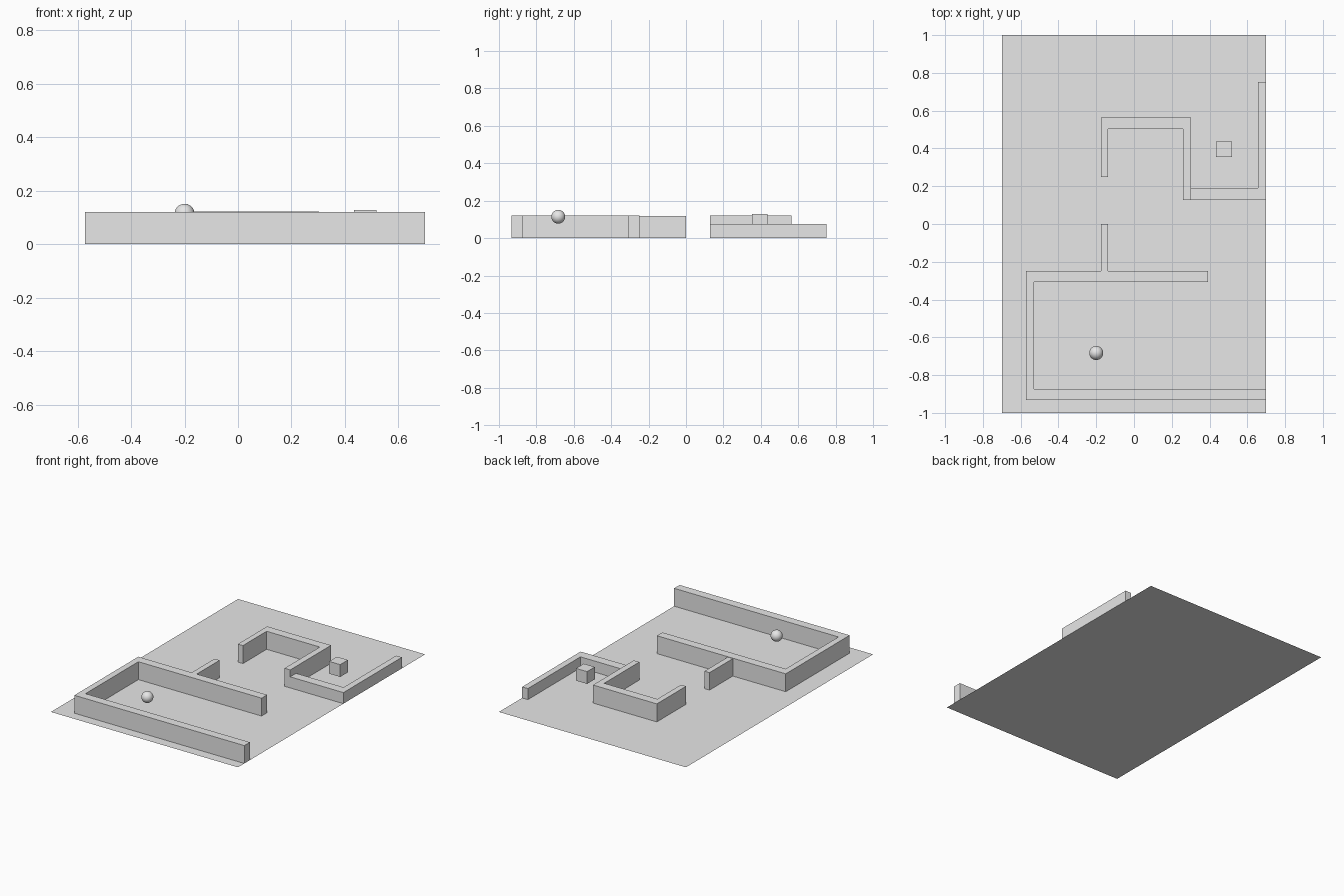
import bpy, bmesh

if "Cube" in bpy.data.objects:
    bpy.data.objects.remove(bpy.data.objects["Cube"])

grey = bpy.data.materials.new("plain grey")
grey.diffuse_color = (0.8, 0.8, 0.8, 1)
grey.use_nodes = True
grey.node_tree.nodes["Principled BSDF"].inputs["Base Color"].default_value = grey.diffuse_color


def finish(name, bm):
    mesh = bpy.data.meshes.new(name)
    bm.to_mesh(mesh)
    bm.free()
    mesh.materials.append(grey)
    obj = bpy.data.objects.new(name, mesh)
    bpy.context.collection.objects.link(obj)
    return obj


def wall(name, outline, height):
    """Extrude a counter-clockwise floor outline upward; the base sits open on the floor."""
    bm = bmesh.new()
    low = [bm.verts.new((x, y, 0)) for x, y in outline]
    top = [bm.verts.new((x, y, height)) for x, y in outline]
    bm.faces.new(top)
    n = len(outline)
    for i in range(n):
        j = (i + 1) % n
        bm.faces.new((low[i], low[j], top[j], top[i]))
    return finish(name, bm)


# Flat floor sheet
bm = bmesh.new()
bm.faces.new([bm.verts.new((x, y, 0)) for x, y in
              ((-0.7, -1), (0.7, -1), (0.7, 1), (-0.7, 1))])
finish("floor", bm)

# Front room: long front wall, left wall, inner wall and short spur
wall("front_room_wall", [
    (-0.572, -0.932), (0.7, -0.932), (0.7, -0.873), (-0.53, -0.873),
    (-0.53, -0.308), (0.392, -0.308), (0.392, -0.249), (-0.138, -0.249),
    (-0.572, -0.249)], 0.121)
wall("spur_wall", [(-0.176, -0.249), (-0.138, -0.249),
                   (-0.138, 0.0), (-0.176, 0.0)], 0.118)

# Back hook: left leg, cross wall and right leg
wall("back_hook_wall", [
    (-0.176, 0.25), (-0.138, 0.25), (-0.138, 0.503), (0.26, 0.503),
    (0.26, 0.127), (0.302, 0.127), (0.302, 0.563), (-0.176, 0.563)], 0.122)

# Low corner wall at the right edge
wall("low_corner_wall", [
    (0.302, 0.127), (0.7, 0.127), (0.7, 0.752), (0.657, 0.752),
    (0.657, 0.19), (0.302, 0.19)], 0.075)

# Floating cube
bm = bmesh.new()
bmesh.ops.create_cube(bm, size=0.083)
bmesh.ops.translate(bm, verts=bm.verts, vec=(0.476, 0.395, 0.087))
finish("cube", bm)

# Floating ball
bm = bmesh.new()
bmesh.ops.create_uvsphere(bm, u_segments=32, v_segments=16, radius=0.037)
bmesh.ops.translate(bm, verts=bm.verts, vec=(-0.2, -0.683, 0.114))
for f in bm.faces:
    f.smooth = True
finish("ball", bm)
